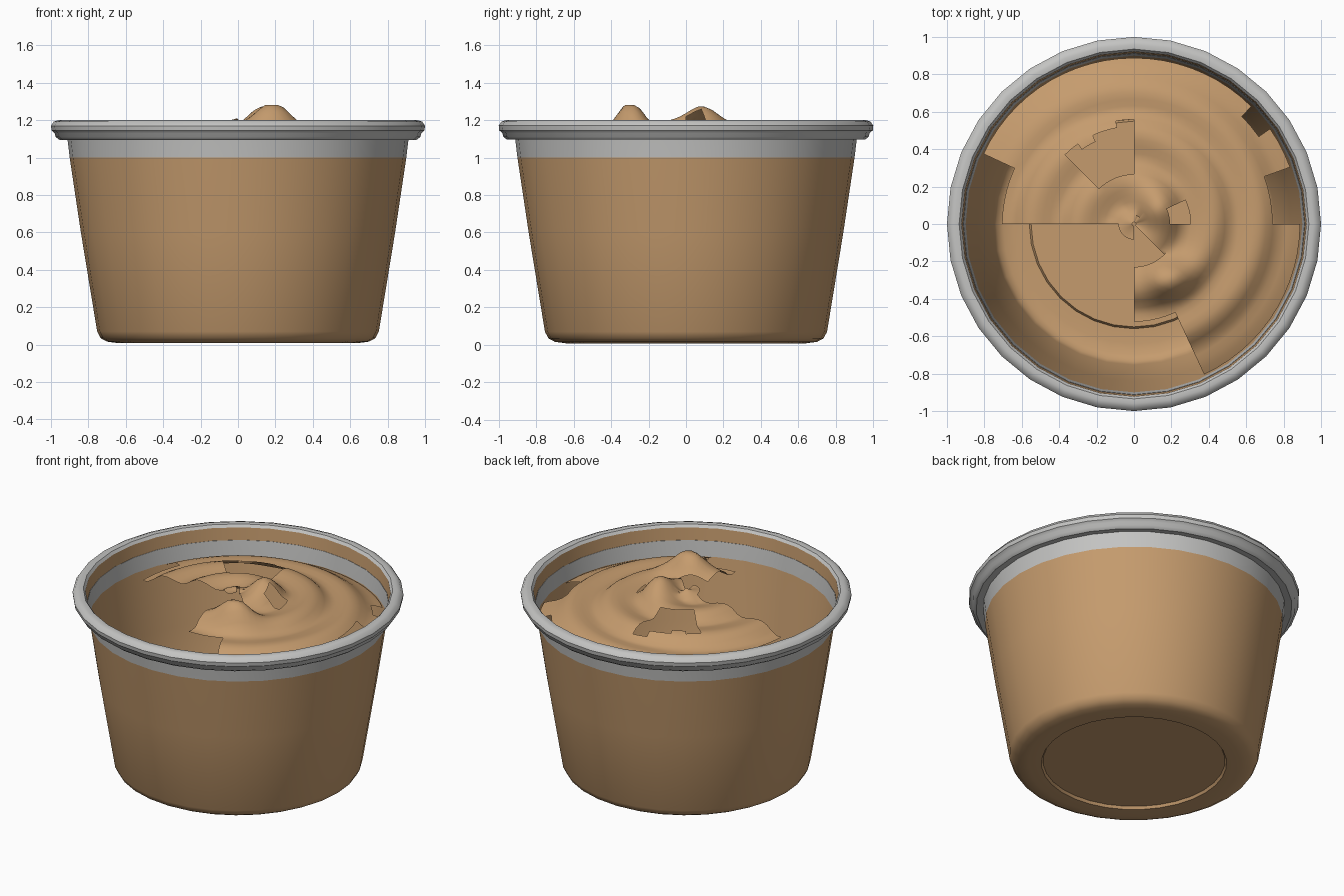
import bpy, bmesh, math
from math import pi, sin, cos, exp, hypot, atan2

if "Cube" in bpy.data.objects:
    bpy.data.objects.remove(bpy.data.objects["Cube"])


def material(name, rgb):
    m = bpy.data.materials.new(name)
    m.diffuse_color = (*rgb, 1)
    m.use_nodes = True
    m.node_tree.nodes["Principled BSDF"].inputs["Base Color"].default_value = m.diffuse_color
    return m


TAN = material("caramel tan", (0.56, 0.33, 0.155))
GREY = material("plastic grey", (0.55, 0.55, 0.54))


def finish(name, bm, mat, angle=40):
    me = bpy.data.meshes.new(name)
    bm.to_mesh(me)
    bm.free()
    me.materials.append(mat)
    ob = bpy.data.objects.new(name, me)
    bpy.context.collection.objects.link(ob)
    bpy.ops.object.select_all(action='DESELECT')
    ob.select_set(True)
    bpy.context.view_layer.objects.active = ob
    bpy.ops.object.shade_smooth_by_angle(angle=math.radians(angle))
    return ob


def lathe(name, profile, mat, sides=32, angle=40):
    """Revolve (radius, z) points round z; radius 0 becomes a pole."""
    bm = bmesh.new()
    rings = []
    for r, z in profile:
        if r == 0:
            rings.append([bm.verts.new((0, 0, z))] * sides)
        else:
            rings.append([bm.verts.new((r * cos(2 * pi * i / sides), r * sin(2 * pi * i / sides), z))
                          for i in range(sides)])
    for a, b in zip(rings, rings[1:]):
        for i in range(sides):
            j = (i + 1) % sides
            loop = list(dict.fromkeys((a[i], a[j], b[j], b[i])))
            bm.faces.new(loop)
    return finish(name, bm, mat, angle)


# Filled lower cup: floor, foot ring and tapered wall
lathe("cup_body", [(0, 0.025), (0.55, 0.025), (0.56, 0.008), (0.64, 0.008), (0.70, 0.016),
                   (0.735, 0.035), (0.753, 0.07), (0.84, 0.6), (0.90, 1.0)], TAN)

# Clear grey collar above the filling
lathe("cup_collar", [(0.90, 1.0), (0.907, 1.06), (0.912, 1.10)], GREY)

# Rolled rim
lathe("rim", [(0.912, 1.10), (0.955, 1.095), (0.975, 1.11), (0.98, 1.13), (0.997, 1.145),
              (1.0, 1.17), (0.985, 1.192), (0.96, 1.2), (0.935, 1.197), (0.922, 1.18)], GREY)

# Tan band on the inside of the rim
lathe("inner_band", [(0.922, 1.18), (0.914, 1.10)], TAN)


# Swirled topping, a polar height field with broken-away patches
def height(x, y):
    r, t = hypot(x, y), atan2(y, x)
    z = 1.0 + 0.15 * max(0, 1 - (r / 0.89) ** 2)
    u = (r / 0.26 - t / (2 * pi)) % 1                      # spiral ridge
    z += 0.045 * (sin(pi * u ** 1.6)) * min(1, (0.89 - r) / 0.2)
    z += 0.09 * exp(-((x - 0.12) ** 2 + (y - 0.08) ** 2) / 0.012)
    z += 0.13 * exp(-((x - 0.18) ** 2 / 0.016 + (y + 0.29) ** 2 / 0.010))
    return min(z, 1.28)


def missing(x, y):
    r, t = hypot(x, y), math.degrees(atan2(y, x)) % 360
    return (180 < t < 270 and r > 0.08
            or 270 < t < 293 and r > 0.53
            or 270 < t < 315 and r < 0.22
            or 157 < t < 180 and r > 0.70
            or 0 < t < 21 and r > 0.74
            or 36 < t < 44 and r > 0.80
            or 90 < t < 137 and r > 0.28 and y < 0.58 + 0.58 * x
            or 0 < t < 25 and 0.2 < r < 0.31)


bm = bmesh.new()
N, M = 72, 24
grid = []
for k in range(M + 1):
    r = 0.01 + 0.878 * k / M
    ring = []
    for i in range(N):
        x, y = r * cos(2 * pi * i / N), r * sin(2 * pi * i / N)
        ring.append(bm.verts.new((x, y, height(x, y))))
    grid.append(ring)
for a, b in zip(grid, grid[1:]):
    for i in range(N):
        j = (i + 1) % N
        c = (a[i].co + b[j].co) / 2
        if not missing(c.x, c.y):
            bm.faces.new((a[i], b[i], b[j], a[j]))
bmesh.ops.delete(bm, geom=[v for v in bm.verts if not v.link_faces], context='VERTS')
finish("swirl_topping", bm, TAN, 50)
